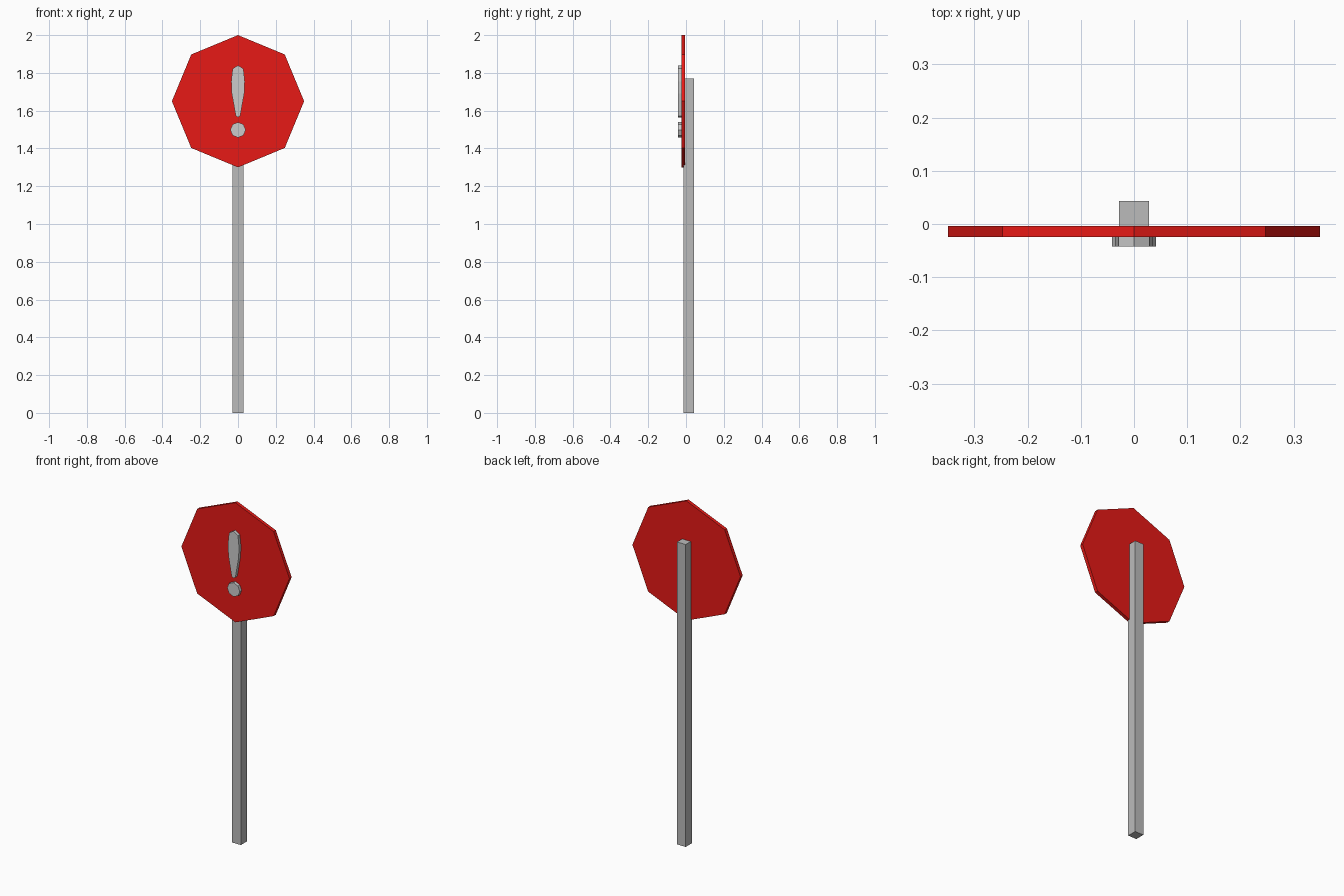
import bpy, bmesh, math

if "Cube" in bpy.data.objects:
    bpy.data.objects.remove(bpy.data.objects["Cube"])


def prism(name, pts, y0, y1, mat=None):
    """Extrude an (x, z) outline from y0 (front) to y1 (back)."""
    bm = bmesh.new()
    face = bm.faces.new([bm.verts.new((x, y0, z)) for x, z in pts])
    ext = bmesh.ops.extrude_face_region(bm, geom=[face])
    verts = [v for v in ext["geom"] if isinstance(v, bmesh.types.BMVert)]
    bmesh.ops.translate(bm, verts=verts, vec=(0, y1 - y0, 0))
    bmesh.ops.recalc_face_normals(bm, faces=bm.faces)
    mesh = bpy.data.meshes.new(name)
    bm.to_mesh(mesh)
    bm.free()
    obj = bpy.data.objects.new(name, mesh)
    bpy.context.collection.objects.link(obj)
    if mat:
        mesh.materials.append(mat)
    return obj


def octagon(r, z):
    return [(r * math.cos(i * math.pi / 4), z + r * math.sin(i * math.pi / 4))
            for i in range(8)]


def material(name, color):
    mat = bpy.data.materials.new(name)
    mat.diffuse_color = color
    mat.use_nodes = True
    mat.node_tree.nodes["Principled BSDF"].inputs["Base Color"].default_value = mat.diffuse_color
    return mat


red = material("sign_red", (0.8, 0.01, 0.008, 1))
light = material("symbol_light_grey", (0.7, 0.7, 0.7, 1))
grey = material("post_grey", (0.5, 0.5, 0.5, 1))

# Square post
prism("post", [(-0.028, 0), (0.028, 0), (0.028, 1.77), (-0.028, 1.77)],
      -0.014, 0.043, grey)

# Octagonal plate standing on a corner
prism("sign_plate", octagon(0.35, 1.65), -0.024, -0.004, red)

# Warning mark: tapered bar above an octagonal dot
half = [(0.012, 1.573), (0.033, 1.69), (0.036, 1.755), (0.029, 1.822)]
bar = [(0, 1.565)] + half + [(0, 1.84)] + [(-x, z) for x, z in reversed(half)]
prism("mark_bar", bar, -0.042, -0.022, light)
prism("mark_dot", octagon(0.041, 1.498), -0.042, -0.022, light)
